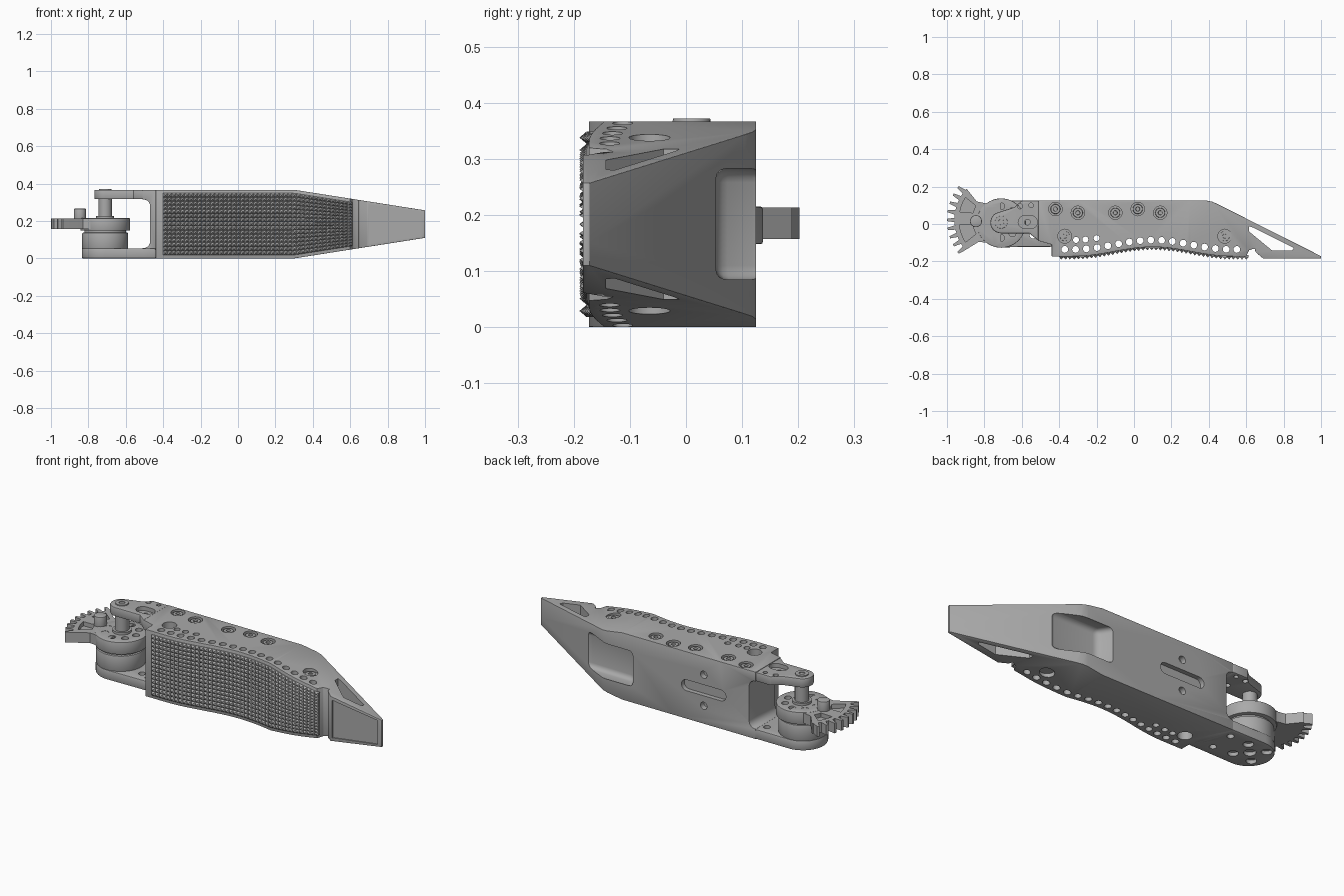
import bpy, bmesh, math
from mathutils import Matrix, Vector

cube = bpy.data.objects.get("Cube")
if cube:
    bpy.data.objects.remove(cube)

gray = bpy.data.materials.new("machined gray")
gray.use_nodes = True
gray.diffuse_color = (0.4, 0.4, 0.4, 1)
gray.node_tree.nodes["Principled BSDF"].inputs["Base Color"].default_value = gray.diffuse_color

MID = 0.1835   # half height of the body
HUB = (-0.71, 0.01)
parts = []


def finish(name, bm):
    bmesh.ops.recalc_face_normals(bm, faces=bm.faces)
    mesh = bpy.data.meshes.new(name)
    bm.to_mesh(mesh)
    bm.free()
    mesh.materials.append(gray)
    ob = bpy.data.objects.new(name, mesh)
    bpy.context.collection.objects.link(ob)
    parts.append(ob)
    return ob


def prism(name, pts, lo, hi, axis="z"):
    bm = bmesh.new()
    place = (lambda a, b, c: (a, b, c)) if axis == "z" else (lambda a, b, c: (a, c, b))
    face = bm.faces.new([bm.verts.new(place(a, b, lo)) for a, b in pts])
    out = bmesh.ops.extrude_face_region(bm, geom=[face])["geom"]
    move = Vector(place(0, 0, hi - lo))
    bmesh.ops.translate(bm, vec=move, verts=[v for v in out if isinstance(v, bmesh.types.BMVert)])
    return finish(name, bm)


def cylinders(name, items, sides=24, axis="z"):
    # items: (centre a, centre b, radius, low, high)
    bm = bmesh.new()
    for a, b, r, lo, hi in items:
        c = (lo + hi) / 2
        m = Matrix.Translation((a, b, c))
        if axis == "y":
            m = Matrix.Translation((a, c, b)) @ Matrix.Rotation(math.pi / 2, 4, "X")
        bmesh.ops.create_cone(bm, cap_ends=True, segments=sides, radius1=r, radius2=r,
                              depth=hi - lo, matrix=m)
    return finish(name, bm)


def apply(ob, mod):
    bpy.context.view_layer.objects.active = ob
    bpy.ops.object.modifier_apply(modifier=mod.name)


def bevel(ob, width, segments=2, angle=40):
    m = ob.modifiers.new("edge", "BEVEL")
    m.width, m.segments, m.limit_method, m.angle_limit = width, segments, "ANGLE", math.radians(angle)
    apply(ob, m)


def combine(ob, tool, op="DIFFERENCE"):
    m = ob.modifiers.new("cut", "BOOLEAN")
    m.operation, m.solver, m.object = op, "EXACT", tool
    apply(ob, m)
    parts.remove(tool)
    bpy.data.objects.remove(tool)


def arc(c, r, a0, a1, n):
    angles = [math.radians(a0 + (a1 - a0) * i / n) for i in range(n + 1)]
    return [(c[0] + r * math.cos(a), c[1] + r * math.sin(a)) for a in angles]


def front(x):
    # concave gripping face
    t = min(1, abs(x - 0.1) / 0.42)
    return -0.173 + 0.025 * (1 + math.cos(math.pi * t))


def half(x):
    return MID - max(0, x - 0.3) * 0.157


# Body: plan outline intersected with the tapering side outline
curve = [(x, front(x)) for x in [-0.34 + 0.04 * i for i in range(23)]]
plan = [(-0.51, 0.125), (-0.51, -0.09), (-0.44, -0.11), (-0.44, -0.173)] + curve + [
    (0.6, -0.173), (0.615, -0.14), (0.645, -0.13), (0.65, -0.15), (0.69, -0.184),
    (1, -0.184), (1, -0.172), (0.45, 0.105), (0.42, 0.119), (0.39, 0.125)]
body = prism("finger_body", plan, 0, 2 * MID)
tip = half(1)
side = [(-0.6, 0), (0.3, 0), (1, MID - tip), (1, MID + tip), (0.3, 2 * MID), (-0.6, 2 * MID), (-0.6, 0.315)]
side += arc((-0.505, 0.28), 0.035, 90, 0, 5) + arc((-0.505, 0.09), 0.035, 0, -90, 5) + [(-0.6, 0.055)]
combine(body, prism("side_tool", side, -0.4, 0.4, "y"), "INTERSECT")
bevel(body, 0.009)

# Triangular window through the tip
window = prism("window_tool", [(0.615, -0.012), (0.64, -0.02), (0.855, -0.128), (0.845, -0.143),
                               (0.74, -0.143), (0.615, -0.04)], -0.1, 0.5)
combine(body, window)

# Scooped pocket across the bend of the back
pocket = prism("pocket_tool", [(0.225, 0.14), (0.275, 0.052), (0.56, 0.047), (0.6, 0.14)], 0.085, 0.283)
bevel(pocket, 0.025, 4)
combine(body, pocket)

# Slot and two screw holes on the back
slot = arc((-0.09, MID), 0.03, -90, 90, 8) + arc((-0.3, MID), 0.03, 90, 270, 8)
combine(body, prism("slot_tool", slot, 0.1, 0.2, "y"))
combine(body, cylinders("back_hole_tool", [(-0.195, MID + s * 0.085, 0.02, 0.095, 0.2) for s in (-1, 1)], axis="y"))

# Fingertip front panel
panel = [(0.7, MID - half(0.7) + 0.018), (0.975, MID - half(0.975) + 0.012),
         (0.975, MID + half(0.975) - 0.012), (0.7, MID + half(0.7) - 0.018)]
combine(body, prism("panel_tool", panel, -0.2, -0.178, "y"))

# Row of drilled holes following the gripping face, and bolt recesses
row = [(-0.37 + 0.0575 * i, 0.018) for i in range(17)]
holes = [(x, front(x) + 0.037, r, -0.1, 0.5) for x, r in row]
holes += [(x, y, 0.016, -0.1, 0.5) for x, y in ((-0.31, -0.085), (-0.26, -0.083), (-0.2, -0.076))]
holes += [(x, -0.065, 0.037, lo, lo + 0.2) for x in (-0.37, 0.485) for lo in (-0.155, 0.325)]
bolts = [(-0.42, 0.08), (-0.3, 0.06), (-0.1, 0.06), (0.02, 0.08), (0.14, 0.06)]
holes += [(x, y, 0.036, 0.342, 0.5) for x, y in bolts]
combine(body, cylinders("hole_tool", holes, 20))

# Upper arm with slot and small holes
upper = arc((HUB[0], 0.008), 0.058, 120, 270, 12) + [(-0.56, -0.05), (-0.51, -0.09), (-0.51, 0.125),
                                                    (-0.6, 0.125), (-0.64, 0.09)]
arm = prism("upper_arm", upper, 0.317, 2 * MID)
bevel(arm, 0.006)
slot = arc((-0.55, 0.01), 0.034, -90, 90, 8) + arc((-0.585, 0.01), 0.034, 90, 270, 8)
combine(arm, prism("arm_slot_tool", slot, 0.345, 0.5))
combine(arm, cylinders("arm_hole_tool", [(-0.61, 0.095, 0.014, 0.2, 0.5), (-0.55, 0.1, 0.012, 0.2, 0.5),
                                         (-0.57, 0.01, 0.015, 0.2, 0.5)], 16))

# Lower arm with rounded end and recesses beneath
lower = arc((HUB[0], 0), 0.125, 90, 270, 24) + [(-0.51, -0.122), (-0.44, -0.122), (-0.44, 0), (-0.505, 0.125)]
arm = prism("lower_arm", lower, 0, 0.054)
bevel(arm, 0.007)
under = [(x, y, 0.026, -0.1, 0.02) for x, y in arc(HUB, 0.08, 45, 315, 3)]
under += [(HUB[0], HUB[1], 0.03, -0.1, 0.02), (-0.54, 0.07, 0.018, -0.1, 0.1), (-0.54, -0.06, 0.018, -0.1, 0.1)]
combine(arm, cylinders("arm_recess_tool", under))


def bolt(name, x, y, r, lo, hi):
    # button head with a sunk socket
    bm = bmesh.new()
    bmesh.ops.create_cone(bm, cap_ends=True, segments=24, radius1=r, radius2=r * 0.92, depth=hi - lo,
                          matrix=Matrix.Translation((x, y, (lo + hi) / 2)))
    top = max(bm.faces, key=lambda f: f.calc_center_median().z)
    bmesh.ops.inset_region(bm, faces=[top], thickness=r * 0.5)
    bmesh.ops.inset_region(bm, faces=[top], thickness=0.001, depth=-(hi - lo) * 0.6)
    finish(name, bm)


for i, (x, y) in enumerate(bolts):
    bolt(f"bolt_{i + 1}", x, y, 0.027, 0.335, 0.362)
for i, x in enumerate((-0.37, 0.485)):
    bolt(f"deep_bolt_{i + 1}", x, -0.065, 0.028, 0.3, 0.33)
bolt("pivot_bolt", HUB[0], HUB[1], 0.036, 0.35, 0.372)

# Bearing housing, hub disc, shaft and peg
housing = cylinders("bearing_housing", [(HUB[0], 0, 0.123, 0.05, 0.138)], 48)
bevel(housing, 0.005)
cylinders("bearing_spacer", [(HUB[0], 0, 0.112, 0.13, 0.155)], 48)
disc = cylinders("hub_disc", [(HUB[0], HUB[1] - 0.005, 0.132, 0.148, 0.215)], 48)
bevel(disc, 0.004)
combine(disc, cylinders("disc_hole_tool", [(x, y, 0.018, 0.185, 0.3) for x, y in arc(HUB, 0.085, 0, 315, 7)]))
cylinders("pivot_shaft", [(HUB[0], HUB[1], 0.036, 0.2, 0.33)], 32)
cylinders("shaft_collar", [(HUB[0], HUB[1], 0.048, 0.2, 0.228)], 32)
peg = cylinders("drive_peg", [(-0.845, 0.015, 0.032, 0.19, 0.266)], 32)
bevel(peg, 0.004)

# Toothed sector
gear_c = (HUB[0], 0.022)
outline = [(HUB[0], 0.12), (-0.79, 0.11), (-0.84, 0.12)]
TEETH = 9
step = 84 / TEETH
for i in range(TEETH):
    a = 138 + i * step
    outline += arc(gear_c, 0.25, a, a + step * 0.22, 1)
    outline += arc(gear_c, 0.29, a + step * 0.38, a + step * 0.64, 1)
    outline += arc(gear_c, 0.25, a + step * 0.8, a + step * 0.81, 1)[:1]
outline += [(-0.83, -0.095), (-0.79, -0.1), (HUB[0], -0.11)]
gear = prism("toothed_sector", outline, 0.157, 0.213)
for a0, a1 in ((148, 169), (187, 212)):
    fan = arc(gear_c, 0.225, a0, a1, 6) + arc(gear_c, 0.155, a1 - 3, a0 + 3, 4)
    combine(gear, prism("fan_tool", fan, 0.19, 0.3))

# Knurled gripping pad
NX, NZ = 44, 15
bm = bmesh.new()
grid = []
for i in range(NX + 1):
    x = -0.4 + 1.012 * i / NX
    h = half(x) - 0.018
    grid.append([bm.verts.new((x, front(x) - 0.004, MID + h * (2 * j / NZ - 1))) for j in range(NZ + 1)])
cells = [bm.faces.new((grid[i][j], grid[i + 1][j], grid[i + 1][j + 1], grid[i][j + 1]))
         for i in range(NX) for j in range(NZ)]
rim = bmesh.ops.extrude_edge_only(bm, edges=[e for e in bm.edges if e.is_boundary])["geom"]
bmesh.ops.translate(bm, vec=(0, 0.012, 0), verts=[v for v in rim if isinstance(v, bmesh.types.BMVert)])
peaks = bmesh.ops.poke(bm, faces=cells)["verts"]
bmesh.ops.translate(bm, vec=(0, -0.013, 0), verts=peaks)
pad = finish("knurled_pad", bm)

# Smooth the round surfaces and keep edges sharp
bpy.ops.object.select_all(action="DESELECT")
for ob in parts:
    ob.select_set(ob is not pad)
bpy.context.view_layer.objects.active = body
bpy.ops.object.shade_smooth_by_angle(angle=math.radians(30))
